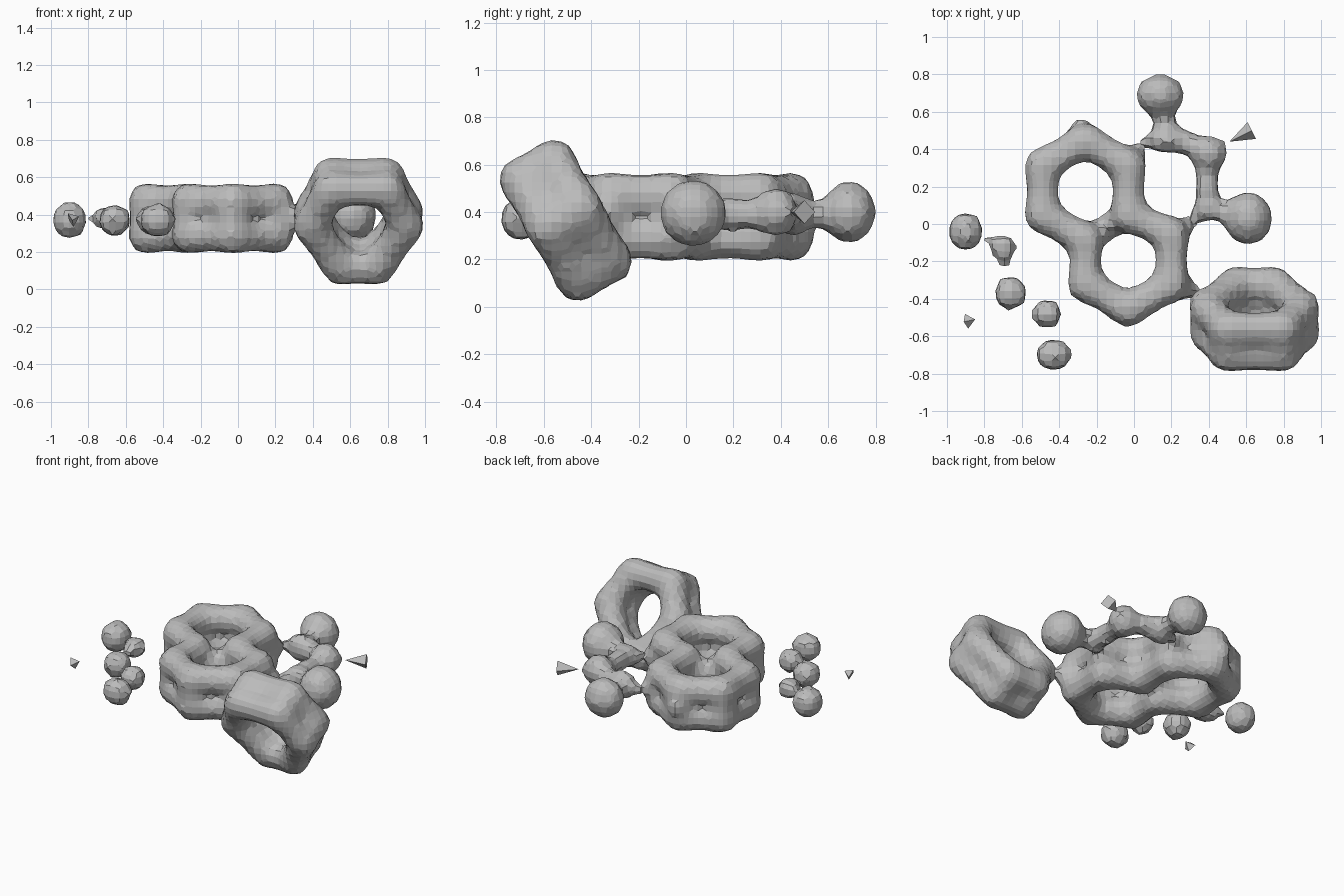
import bpy, bmesh, math
from mathutils import Vector, Matrix

cube = bpy.data.objects.get("Cube")
if cube:
    bpy.data.objects.remove(cube, do_unlink=True)

grey = bpy.data.materials.new("plain grey")
grey.use_nodes = True
colour = (0.5, 0.5, 0.5, 1)
grey.diffuse_color = colour
grey.node_tree.nodes["Principled BSDF"].inputs["Base Color"].default_value = colour
MID = 0.38


def ball(bm, p, r, squash=(1, 1, 1)):
    m = Matrix.Translation(Vector(p)) @ Matrix.Diagonal((*squash, 1))
    bmesh.ops.create_icosphere(bm, subdivisions=2, radius=r, matrix=m)


def rod(bm, p, q, r1, r2):
    p, q = Vector(p), Vector(q)
    d = q - p
    m = Matrix.Translation((p + q) / 2) @ d.to_track_quat('Z', 'Y').to_matrix().to_4x4()
    bmesh.ops.create_cone(bm, cap_ends=True, segments=12, radius1=r1, radius2=r2,
                          depth=d.length, matrix=m)


def bond(bm, p, q, r, waist):
    """Rod with a ball at each end and a narrower middle."""
    p, q = Vector(p), Vector(q)
    mid = (p + q) / 2
    rod(bm, p, mid, r, waist)
    rod(bm, mid, q, waist, r)
    ball(bm, p, r)
    ball(bm, q, r)


def double_loop(bm, points, normal, gap, r, waist):
    """Two stacked closed tubes, joined by a post at every corner."""
    off = Vector(normal).normalized() * gap
    pts = [Vector(p) for p in points]
    for a, b in zip(pts, pts[1:] + pts[:1]):
        for s in (-1, 1):
            bond(bm, a + off * s, b + off * s, r, waist)
        rod(bm, a - off, a + off, r * 0.92, r * 0.92)


def finish(name, bm, voxel=None):
    me = bpy.data.meshes.new(name)
    bm.to_mesh(me)
    bm.free()
    ob = bpy.data.objects.new(name, me)
    bpy.context.collection.objects.link(ob)
    if voxel:
        mod = ob.modifiers.new("blend", 'REMESH')
        mod.mode = 'VOXEL'
        mod.voxel_size = voxel
        mod.use_smooth_shade = False
        sm = ob.modifiers.new("soften", 'SMOOTH')
        sm.factor = 0.3
        sm.iterations = 1
        bpy.context.view_layer.update()
        dg = bpy.context.evaluated_depsgraph_get()
        baked = bpy.data.meshes.new_from_object(ob.evaluated_get(dg))
        ob.modifiers.clear()
        ob.data = baked
    ob.data.materials.clear()
    ob.data.materials.append(grey)
    return ob


# Fused double ring: the outline runs round both hexagons
def corner(cx, cy, deg):
    a = math.radians(deg)
    return (cx + 0.265 * math.cos(a), cy + 0.265 * math.sin(a), MID)


upper, lower = (-0.26, 0.18), (-0.03, -0.19)
outline = [corner(*upper, d) for d in (-30, 30, 90, 150, 210, 270)]
outline += [corner(*lower, d) for d in (210, 270, 330, 390)]
bm = bmesh.new()
double_loop(bm, outline, (0, 0, 1), 0.092, 0.102, 0.087)
bond(bm, outline[0], outline[5], 0.085, 0.07)
rod(bm, (-0.27, 0.42, 0.38), (-0.3, 0.58, 0.38), 0.13, 0.02)
rod(bm, (0.2, -0.3, 0.38), (0.38, -0.40, 0.38), 0.09, 0.025)
rod(bm, (0.2, -0.05, 0.38), (0.33, 0.02, 0.38), 0.09, 0.03)
rod(bm, (-0.03, 0.32, 0.38), (0.07, 0.45, 0.38), 0.09, 0.02)
finish("fused_double_ring", bm, 0.042)

# Tilted single ring, narrower at its lower end
centre = Vector((0.645, -0.505, 0.36))
along = Vector((0, -0.5, 0.87))
half = [(0.255, 0.02), (0.15, 0.245)]
flat = [(-0.255, 0.02), (-0.15, 0.245), (0.15, 0.245), (0.255, 0.02),
        (0.1, -0.235), (-0.1, -0.235)]
loop = [centre + Vector((u, 0, 0)) + along * v for u, v in flat]
bm = bmesh.new()
double_loop(bm, loop, (0, 0.87, 0.5), 0.078, 0.1, 0.09)
rod(bm, (0.31, -0.36, 0.38), (0.40, -0.47, 0.38), 0.03, 0.08)
finish("tilted_ring", bm, 0.042)

# Lumpy chain with two large balls
bm = bmesh.new()
ball(bm, (0.14, 0.69, 0.40), 0.137, (1, 0.85, 1))
ball(bm, (0.61, 0.03, 0.395), 0.148, (0.92, 1, 1))
rod(bm, (0.15, 0.62, 0.39), (0.17, 0.51, 0.39), 0.08, 0.045)
rod(bm, (0.17, 0.56, 0.39), (0.17, 0.44, 0.39), 0.05, 0.1)
ball(bm, (0.17, 0.45, 0.39), 0.1, (1.1, 0.75, 1))
ball(bm, (0.40, 0.38, 0.40), 0.105, (1, 0.95, 1.05))
ball(bm, (0.39, 0.19, 0.39), 0.075, (0.9, 1.1, 1.1))
ball(bm, (0.40, 0.08, 0.39), 0.085, (1.1, 0.8, 1))
rod(bm, (0.22, 0.45, 0.39), (0.36, 0.41, 0.39), 0.075, 0.06)
rod(bm, (0.39, 0.34, 0.39), (0.39, 0.16, 0.39), 0.075, 0.055)
rod(bm, (0.38, 0.16, 0.39), (0.42, 0.06, 0.39), 0.06, 0.07)
rod(bm, (0.40, 0.08, 0.39), (0.28, 0.0, 0.38), 0.06, 0.025)
rod(bm, (0.42, 0.08, 0.39), (0.53, 0.05, 0.39), 0.05, 0.05)
rod(bm, (0.12, 0.45, 0.39), (0.02, 0.42, 0.38), 0.045, 0.03)
rod(bm, (0.42, 0.40, 0.40), (0.51, 0.43, 0.40), 0.07, 0.02)
finish("side_chain", bm, 0.04)

# Loose floating blobs
blobs = [("end_ball", (-0.90, -0.04, 0.37), 0.108, (0.92, 1, 1)),
         ("small_blob", (-0.70, -0.12, 0.38), 0.083, (1, 0.85, 0.9)),
         ("middle_blob", (-0.66, -0.37, 0.37), 0.098, (0.95, 1, 0.95)),
         ("lower_blob", (-0.465, -0.48, 0.37), 0.088, (1, 0.95, 1)),
         ("front_ball", (-0.43, -0.70, 0.37), 0.103, (1, 0.88, 0.95))]
for name, p, r, squash in blobs:
    bm = bmesh.new()
    ball(bm, p, r, squash)
    if name == "small_blob":
        rod(bm, p, (-0.685, -0.25, 0.38), 0.07, 0.025)
        rod(bm, p, (-0.80, -0.06, 0.38), 0.055, 0.025)
    finish(name, bm, 0.042)

# Tiny angular chips
for name, p, tip, r in [("left_chip", (-0.895, -0.52, 0.37), (-0.85, -0.51, 0.39), 0.04),
                        ("right_chip", (0.63, 0.50, 0.40), (0.51, 0.44, 0.40), 0.05)]:
    bm = bmesh.new()
    p, tip = Vector(p), Vector(tip)
    d = tip - p
    m = Matrix.Translation((p + tip) / 2) @ d.to_track_quat('Z', 'Y').to_matrix().to_4x4()
    bmesh.ops.create_cone(bm, cap_ends=True, segments=4, radius1=r, radius2=0,
                          depth=d.length, matrix=m)
    finish(name, bm)
